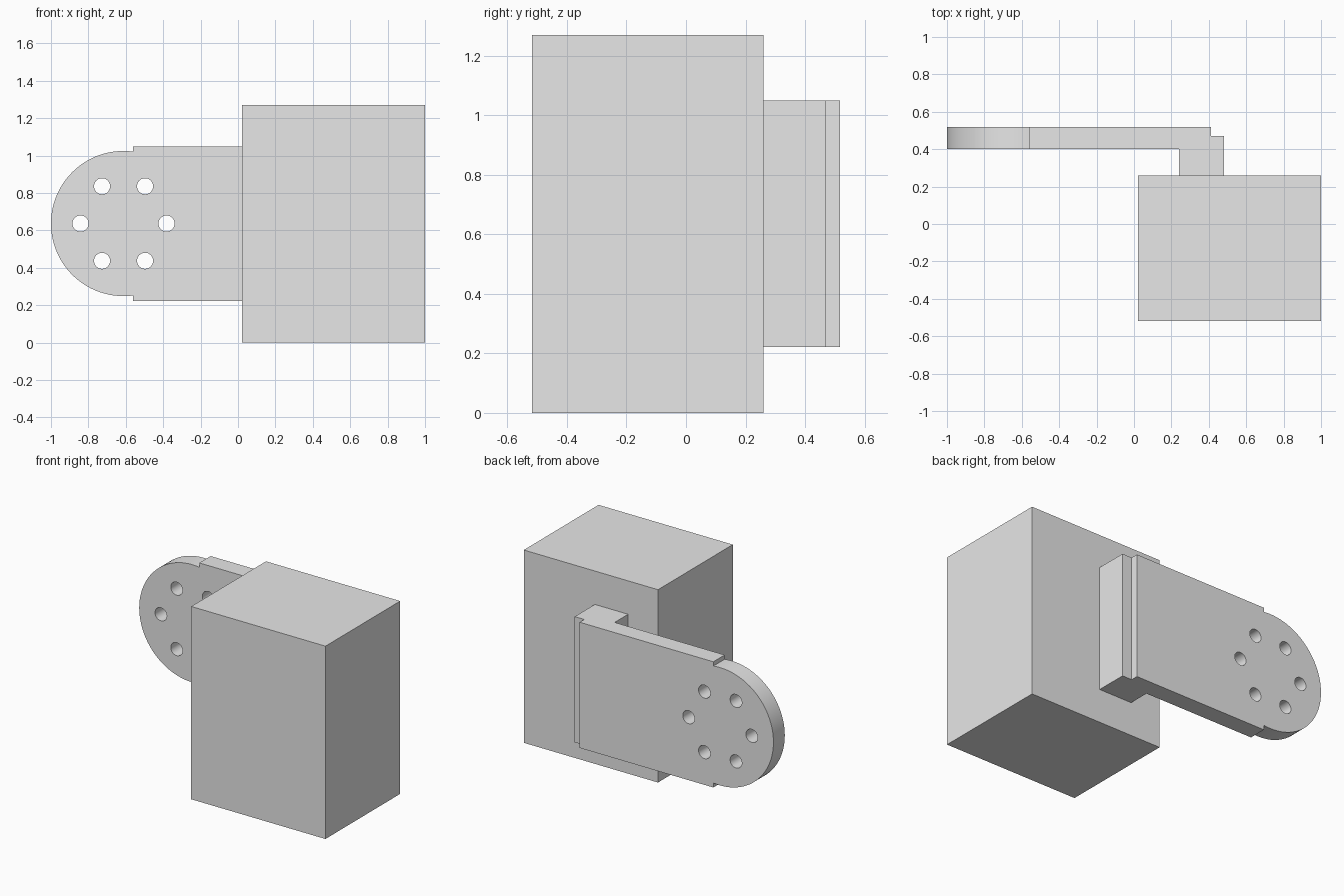
import bpy, bmesh
from math import cos, sin, pi, radians
from mathutils import Vector

cube = bpy.data.objects.get("Cube")
if cube:
    bpy.data.objects.remove(cube, do_unlink=True)

grey = bpy.data.materials.new("light_grey")
grey.use_nodes = True
grey.diffuse_color = (0.8, 0.8, 0.8, 1)
grey.node_tree.nodes["Principled BSDF"].inputs["Base Color"].default_value = (0.8, 0.8, 0.8, 1)


def prism(name, outline, sweep):
    """Extrude a closed outline of 3D points along a vector."""
    bm = bmesh.new()
    face = bm.faces.new([bm.verts.new(p) for p in outline])
    moved = bmesh.ops.extrude_face_region(bm, geom=[face], use_keep_orig=True)["geom"]
    verts = [v for v in moved if isinstance(v, bmesh.types.BMVert)]
    bmesh.ops.translate(bm, verts=verts, vec=Vector(sweep))
    bmesh.ops.recalc_face_normals(bm, faces=bm.faces)
    mesh = bpy.data.meshes.new(name)
    bm.to_mesh(mesh)
    bm.free()
    mesh.materials.append(grey)
    obj = bpy.data.objects.new(name, mesh)
    bpy.context.collection.objects.link(obj)
    return obj


def disc(name, x, z, radius, y0, y1, sides):
    ring = [(x + radius * cos(2 * pi * i / sides), y0, z + radius * sin(2 * pi * i / sides))
            for i in range(sides)]
    return prism(name, ring, (0, y1 - y0, 0))


def combine(target, tool, operation):
    """Apply a boolean and discard the tool object."""
    tool.hide_render = True
    mod = target.modifiers.new(operation, 'BOOLEAN')
    mod.operation, mod.solver, mod.object = operation, 'EXACT', tool
    bpy.context.view_layer.objects.active = target
    bpy.ops.object.modifier_apply(modifier=mod.name)
    bpy.data.objects.remove(tool, do_unlink=True)


# Main box
left, right, front, back = 0.022, 1.0, -0.518, 0.26
prism("main_box", [(left, front, 0), (right, front, 0), (right, back, 0), (left, back, 0)],
      (0, 0, 1.27))

# Bracket: stepped foot against the box and a long flat arm
plate_front, plate_back, bottom, top = 0.40, 0.518, 0.222, 1.05
section = [(0.24, back), (0.482, back), (0.482, 0.47), (0.412, 0.47), (0.412, plate_back),
           (-0.562, plate_back), (-0.562, plate_front), (0.24, plate_front)]
bracket = prism("mounting_bracket", [(x, y, bottom) for x, y in section], (0, 0, top - bottom))

# Rounded end of the arm
cx, cz = -0.612, 0.637
combine(bracket, disc("rounded_end", cx, cz, 0.388, plate_front, plate_back, 96), 'UNION')

# Ring of bolt holes
for i in range(6):
    a = i * pi / 3
    hole = disc("bolt_hole", cx + 0.23 * cos(a), cz + 0.23 * sin(a), 0.043,
                plate_front - 0.1, plate_back + 0.1, 32)
    combine(bracket, hole, 'DIFFERENCE')

bpy.ops.object.select_all(action='DESELECT')
bracket.select_set(True)
bpy.context.view_layer.objects.active = bracket
bpy.ops.object.shade_smooth_by_angle(angle=radians(30))
